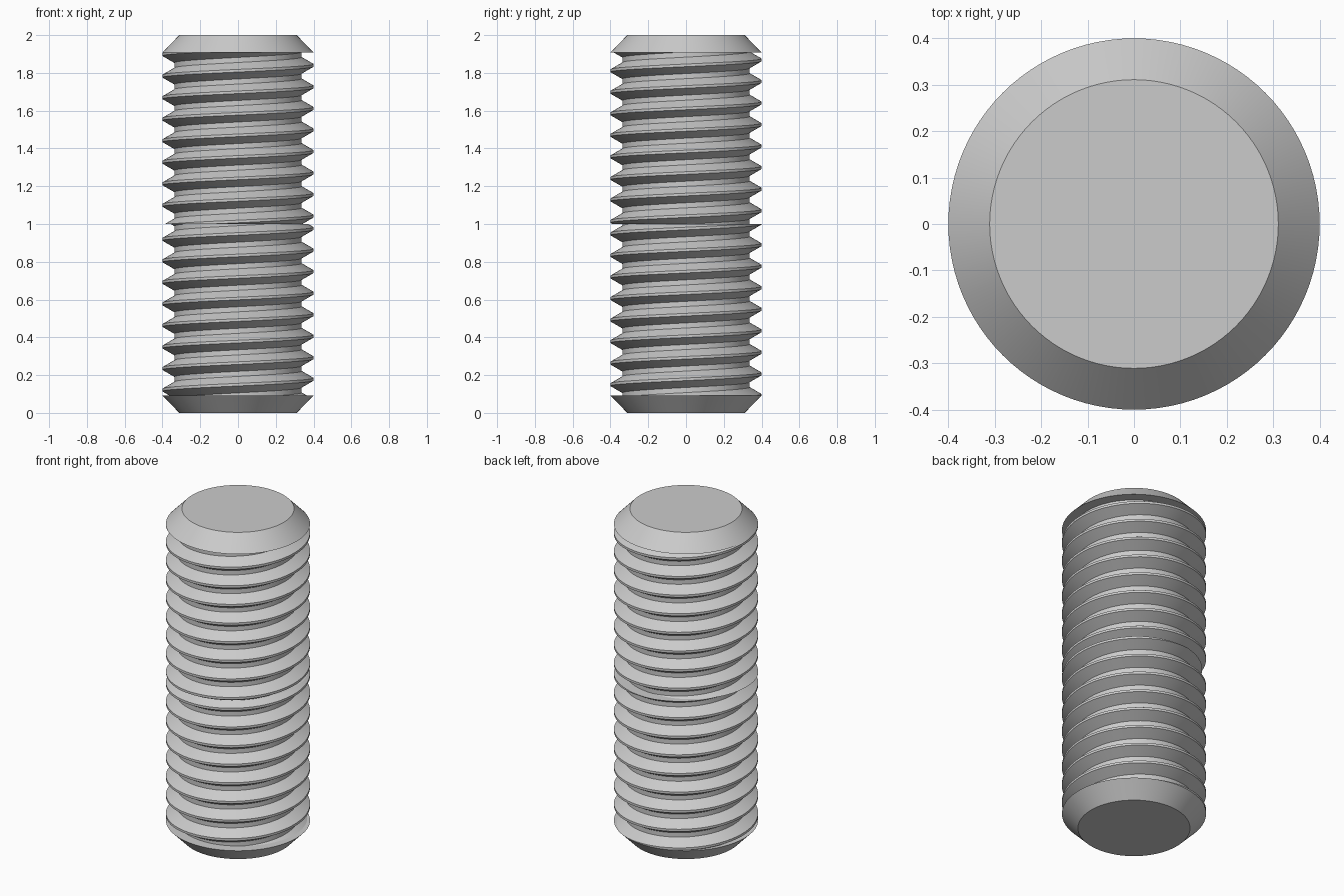
import bpy, bmesh, math

SEGMENTS = 96
RADIUS, ROOT, TIP = 0.40, 0.337, 0.311
CHAMFER = 0.092
PITCH = 0.114
CREST_HALF, FLANK_END = 0.007, 0.0435

cube = bpy.data.objects.get("Cube")
if cube:
    bpy.data.objects.remove(cube, do_unlink=True)

steel = bpy.data.materials.new("grey steel")
steel.use_nodes = True
colour = (0.6, 0.6, 0.6, 1)
steel.diffuse_color = colour
steel.node_tree.nodes["Principled BSDF"].inputs["Base Color"].default_value = colour


def finish(bm, name):
    """Turn a bmesh into a smooth object with sharp edges kept."""
    bmesh.ops.remove_doubles(bm, verts=bm.verts, dist=1e-5)
    mesh = bpy.data.meshes.new(name)
    bm.to_mesh(mesh)
    bm.free()
    mesh.materials.append(steel)
    obj = bpy.data.objects.new(name, mesh)
    bpy.context.collection.objects.link(obj)
    bpy.ops.object.select_all(action='DESELECT')
    obj.select_set(True)
    bpy.context.view_layer.objects.active = obj
    bpy.ops.object.shade_smooth_by_angle(angle=math.radians(30))
    return obj


def thread_radius(z, crest):
    """Trapezoid thread profile, measured from the nearest crest."""
    turns = (z - crest) / PITCH
    d = abs(turns - round(turns)) * PITCH
    t = min(max((d - CREST_HALF) / (FLANK_END - CREST_HALF), 0), 1)
    return RADIUS + (ROOT - RADIUS) * t


def thread(name, low, high, crest_at_right):
    """Right-handed helical thread cut flat at both ends."""
    bm = bmesh.new()
    offsets = (-FLANK_END, -CREST_HALF, CREST_HALF, FLANK_END)
    first = math.floor((low - crest_at_right) / PITCH) - 2
    last = math.ceil((high - crest_at_right) / PITCH) + 1
    columns = []
    for i in range(SEGMENTS + 1):
        angle = math.tau * i / SEGMENTS
        crest = crest_at_right + PITCH * i / SEGMENTS
        rows = [(0, low)]
        for turn in range(first, last + 1):
            for offset in offsets:
                z = min(max(crest + turn * PITCH + offset, low), high)
                rows.append((thread_radius(z, crest), z))
        rows.append((0, high))
        columns.append([bm.verts.new((r * math.cos(angle), r * math.sin(angle), z))
                        for r, z in rows])
    for a, b in zip(columns, columns[1:]):
        for j in range(len(a) - 1):
            bm.faces.new((a[j], b[j], b[j + 1], a[j + 1]))
    return finish(bm, name)


def chamfered_end(name, z, bottom_radius, top_radius):
    """Solid tapered end of the rod."""
    bm = bmesh.new()
    bmesh.ops.create_cone(bm, cap_ends=True, segments=SEGMENTS, radius1=bottom_radius,
                          radius2=top_radius, depth=CHAMFER)
    bmesh.ops.translate(bm, verts=bm.verts, vec=(0, 0, z))
    return finish(bm, name)


# Tapered ends
chamfered_end("bottom_chamfer", CHAMFER / 2, TIP, RADIUS)
chamfered_end("top_chamfer", 2 - CHAMFER / 2, RADIUS, TIP)

# Two thread lengths meeting out of step at mid height
thread("lower_thread", CHAMFER, 1, 0.178)
thread("upper_thread", 1, 2 - CHAMFER, 1.84)
